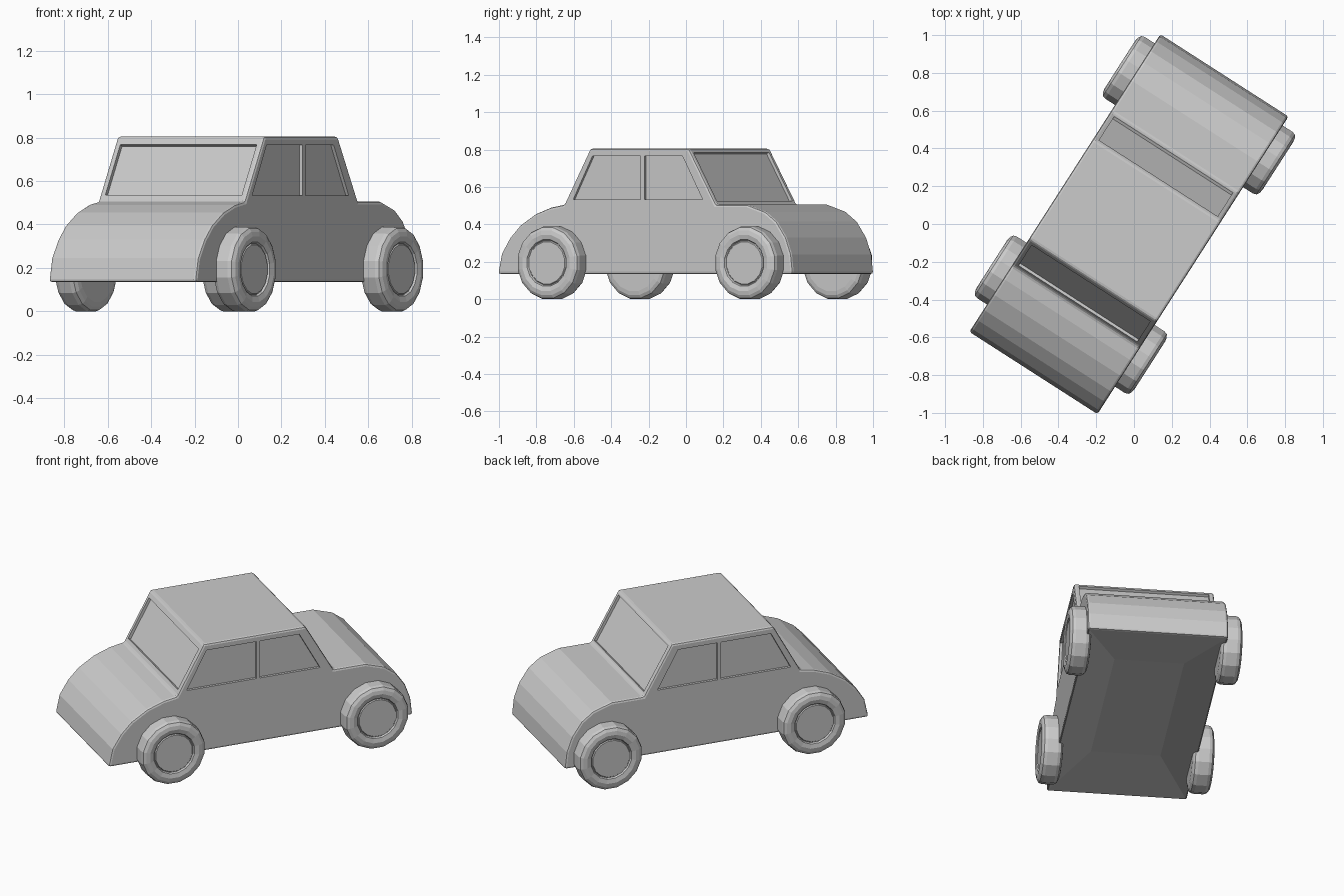
import bpy, bmesh, math
from mathutils import Matrix

if "Cube" in bpy.data.objects:
    bpy.data.objects.remove(bpy.data.objects["Cube"])

TURN = Matrix.Rotation(math.radians(-32.7), 4, 'Z')   # whole car is turned
MID = -0.022                                          # middle of the car across
HALF = 0.403                                          # half body width


def finish(name, bm):
    bmesh.ops.recalc_face_normals(bm, faces=bm.faces)
    me = bpy.data.meshes.new(name)
    bm.to_mesh(me)
    bm.free()
    ob = bpy.data.objects.new(name, me)
    bpy.context.collection.objects.link(ob)
    ob.matrix_world = TURN
    return ob


def prism(name, profile, x0, x1, hollow=False):
    """Side profile (y, z) stretched across from x0 to x1."""
    bm = bmesh.new()
    face = bm.faces.new([bm.verts.new((x0, y, z)) for y, z in profile])
    ext = bmesh.ops.extrude_face_region(bm, geom=[face])
    bmesh.ops.translate(bm, vec=(x1 - x0, 0, 0),
                        verts=[v for v in ext['geom'] if isinstance(v, bmesh.types.BMVert)])
    if hollow:                                        # shallow dished underside
        low = min(bm.faces, key=lambda f: f.calc_center_median().z)
        mid = low.calc_center_median()
        bmesh.ops.inset_individual(bm, faces=[low], thickness=.1)
        for v in low.verts:
            v.co.x = mid.x + math.copysign(.2, v.co.x - mid.x)
            v.co.y = mid.y + math.copysign(.53, v.co.y - mid.y)
            v.co.z += .045
    return finish(name, bm)


# Body: bonnet, cabin and boot in one side profile
body = prism("car_body", [
    (-.954, .134), (-.930, .245), (-.876, .33), (-.812, .395), (-.715, .455),
    (-.617, .49), (-.532, .505), (-.367, .805), (.262, .805), (.434, .505),
    (.632, .505), (.748, .467), (.818, .415), (.877, .33), (.910, .24), (.922, .134)],
    MID - HALF, MID + HALF, hollow=True)
bev = body.modifiers.new("soft_edges", 'BEVEL')
bev.width = .013
bev.segments = 2
bev.limit_method = 'ANGLE'
bev.angle_limit = math.radians(40)


def cut(name, profile, x0, x1):
    cutter = prism(name, profile, x0, x1)
    cutter.hide_render = True
    cutter.hide_viewport = True
    mod = body.modifiers.new(name, 'BOOLEAN')
    mod.operation = 'DIFFERENCE'
    mod.solver = 'EXACT'
    mod.object = cutter


def slanted(foot, head, z0, z1, d_in, d_out):
    """Thin slab following a sloping screen between two heights."""
    (ya, za), (yb, zb) = foot, head
    s = (yb - ya) / (zb - za)
    way = 1 if s > 0 else -1
    a, b = ya + s * (z0 - za), ya + s * (z1 - za)
    n = math.hypot(1, s)
    ny, nz = -way / n, abs(s) / n                     # outward normal
    return [(y + d * ny, z + d * nz) for y, z, d in
            ((a, z0, d_out), (a, z0, -d_in), (b, z1, -d_in), (b, z1, d_out))]


# Recessed front and rear screens
for name, foot, head, z0, z1 in (
        ("windscreen_recess", (-.532, .505), (-.367, .805), .535, .768),
        ("rear_screen_recess", (.434, .505), (.262, .805), .525, .785)):
    cut(name, slanted(foot, head, z0, z1, .017, .05),
        MID - HALF + .03, MID + HALF - .03)

# Recessed side windows, both sides
windows = {"front_window": [(-.472, .533), (-.35, .765), (-.043, .765), (-.043, .533)],
           "rear_window": [(-.020, .533), (-.020, .765), (.222, .765), (.35, .533)]}
for label, prof in windows.items():
    for side, tag in ((1, "right"), (-1, "left")):
        cut(f"{tag}_{label}_recess", prof,
            MID + side * (HALF - .016), MID + side * (HALF + .05))

# Wheels: 16-sided turned shape, tyre bevelled on both sides, slightly sunken hub
SIDES = 16
WIDE = .125


def wheel(name, side, y):
    k = 1 / math.cos(math.pi / SIDES)
    prof = [(.001, .010), (.112, .010), (.116, .016), (.119, .016), (.124, .006), (.150, 0),
            (.172, .004), (.188, .014), (.194, .032), (.194, WIDE - .032),
            (.188, WIDE - .014), (.172, WIDE - .004), (.150, WIDE), (.001, WIDE)]
    bm = bmesh.new()
    rings = []
    for i in range(SIDES):
        t = 2 * math.pi * (i + .5) / SIDES
        rings.append([bm.verts.new((MID + side * (.497 - d), y + r * k * math.cos(t),
                                    .194 + r * k * math.sin(t))) for r, d in prof])
    for i in range(SIDES):
        a, b = rings[i], rings[(i + 1) % SIDES]
        for j in range(len(prof) - 1):
            bm.faces.new((a[j], a[j + 1], b[j + 1], b[j]))
    bmesh.ops.remove_doubles(bm, verts=bm.verts, dist=.0025)
    finish(name, bm)


for side, tag in ((1, "right"), (-1, "left")):
    wheel(f"front_{tag}_wheel", side, -.585)
    wheel(f"rear_{tag}_wheel", side, .67)
